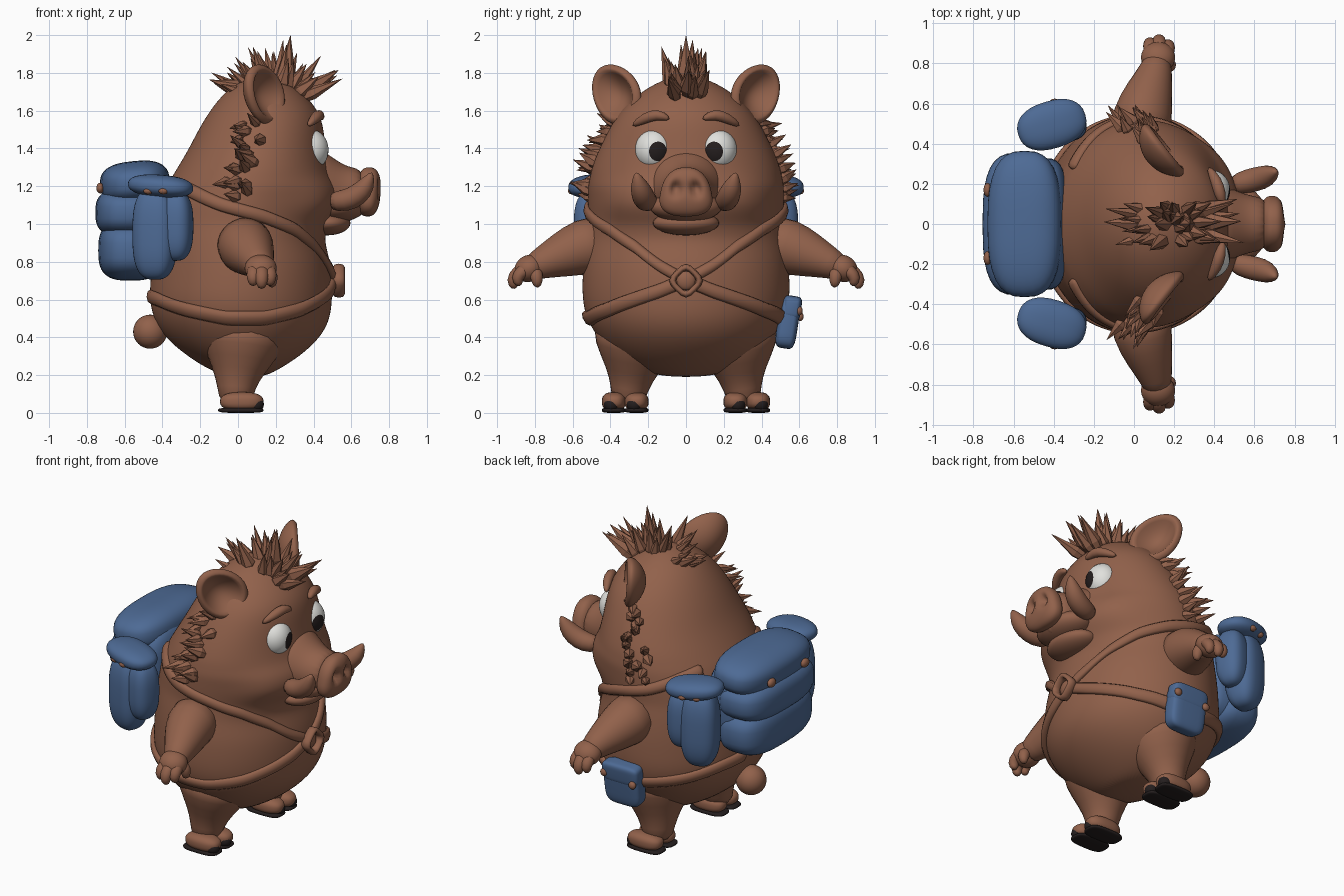
import bpy, bmesh, math, random
from mathutils import Vector, Matrix, Euler

if "Cube" in bpy.data.objects:
    bpy.data.objects.remove(bpy.data.objects["Cube"])

random.seed(4)


def material(name, rgb):
    m = bpy.data.materials.new(name)
    m.diffuse_color = (*rgb, 1)
    m.use_nodes = True
    m.node_tree.nodes["Principled BSDF"].inputs["Base Color"].default_value = m.diffuse_color
    return m


BROWN = material("brown", (0.285, 0.12, 0.07))
BLUE = material("blue", (0.075, 0.145, 0.30))
WHITE = material("eye white", (0.75, 0.75, 0.72))
BLACK = material("black", (0.018, 0.013, 0.013))


def finish(name, bm, mats, subsurf=0, smooth=True):
    bmesh.ops.recalc_face_normals(bm, faces=bm.faces)
    me = bpy.data.meshes.new(name)
    bm.to_mesh(me)
    bm.free()
    ob = bpy.data.objects.new(name, me)
    bpy.context.collection.objects.link(ob)
    for m in mats:
        me.materials.append(m)
    for p in me.polygons:
        p.use_smooth = smooth
    if subsurf:
        mod = ob.modifiers.new("smooth", 'SUBSURF')
        mod.levels = mod.render_levels = subsurf
    return ob


def blob(name, loc, radii, mat=BROWN, rot=(0, 0, 0), power=1.0, shape=None, seg=32):
    """Ellipsoid; a power below 1 makes it boxier, shape edits unit-sphere points."""
    bm = bmesh.new()
    bmesh.ops.create_uvsphere(bm, u_segments=seg, v_segments=seg * 3 // 4, radius=1)
    turn = Euler(rot).to_matrix()
    for v in bm.verts:
        p = Vector([math.copysign(abs(c) ** power, c) if abs(c) > 1e-5 else 0 for c in v.co])
        if shape:
            p = shape(p)
        v.co = turn @ Vector([c * r for c, r in zip(p, radii)]) + Vector(loc)
    return finish(name, bm, [mat])


def loft(name, rings, mat=BROWN, subsurf=1, closed=False, smooth=True):
    """Skin a list of equal-length point rings."""
    bm = bmesh.new()
    vs = [[bm.verts.new(p) for p in r] for r in rings]
    n = len(vs[0])
    for i in range(len(vs) if closed else len(vs) - 1):
        a, b = vs[i], vs[(i + 1) % len(vs)]
        for j in range(n):
            bm.faces.new((a[j], a[(j + 1) % n], b[(j + 1) % n], b[j]))
    if not closed:
        bm.faces.new(vs[0])
        bm.faces.new(vs[-1])
    return finish(name, bm, [mat], subsurf, smooth)


def tube(name, path, radii, mat=BROWN, sides=14, subsurf=1):
    """Round tube with changing radius along a path."""
    pts = [Vector(p) for p in path]
    span = [abs(c) for c in pts[-1] - pts[0]]
    ref = Vector([1 if k == span.index(min(span)) else 0 for k in range(3)])
    rings = []
    for i, p in enumerate(pts):
        t = (pts[min(i + 1, len(pts) - 1)] - pts[max(i - 1, 0)]).normalized()
        u = (ref - t * ref.dot(t)).normalized()
        w = t.cross(u)
        rings.append([p + radii[i] * (u * math.cos(a) + w * math.sin(a))
                      for a in (k * math.tau / sides for k in range(sides))])
    return loft(name, rings, mat, subsurf)


# Body and head: height, back x, front x, half width
BODY = [(.19, -.03, .13, .10), (.22, -.14, .20, .24), (.3, -.27, .33, .38), (.4, -.39, .44, .47),
        (.5, -.45, .49, .53), (.6, -.47, .50, .55), (.7, -.465, .50, .55), (.8, -.46, .49, .545),
        (.9, -.45, .46, .53), (1.0, -.44, .46, .515), (1.1, -.42, .48, .52), (1.2, -.38, .50, .52),
        (1.3, -.32, .48, .50), (1.4, -.26, .465, .46), (1.5, -.21, .455, .41), (1.6, -.15, .43, .35),
        (1.7, -.07, .34, .24), (1.76, .02, .25, .13), (1.79, .12, .16, .03)]


def skin(angle, z, out=0.0):
    """Point on the body at an angle (0 = front, 90 degrees = left side), with plump cheeks."""
    z = min(max(z, .19), 1.79)
    i = max(k for k in range(len(BODY) - 1) if BODY[k][0] <= z)
    f = (z - BODY[i][0]) / (BODY[i + 1][0] - BODY[i][0])
    x0, x1, ry = [a + (b - a) * f for a, b in zip(BODY[i][1:], BODY[i + 1][1:])]
    a = abs(math.remainder(angle, math.tau))
    out += .055 * math.exp(-((z - 1.11) / .11) ** 2 - (max(0, a - .5) / .4) ** 2)
    return Vector(((x0 + x1) / 2 + ((x1 - x0) / 2 + out) * math.cos(angle),
                   (ry + out) * math.sin(angle), z))


heights = sorted([s[0] for s in BODY] + [.95, 1.05, 1.15, 1.25])
loft("body", [[skin(k * math.tau / 40, z) for k in range(40)] for z in heights], subsurf=2)
blob("tail", (-.465, 0, .43), (.09, .09, .09))

# Snout with two dented nostrils, lips and chin
tube("snout", [(.33, 0, 1.2), (.48, 0, 1.17), (.58, 0, 1.16), (.68, 0, 1.165)],
     [.25, .18, .14, .13], subsurf=2, sides=20)


def nose_shape(p):
    """Wider at the bottom, with a dent for each nostril."""
    if p.x > 0:
        d = ((abs(p.y) - .4) / .2) ** 2 + ((p.z - .15) / .28) ** 2
        p.x -= 0.75 * math.exp(-d)
    p.y *= 1 - .2 * p.z
    return p


blob("nose", (.69, 0, 1.17), (.065, .135, .13), rot=(0, .06, 0), power=.8, shape=nose_shape, seg=48)
blob("upper_lip", (.53, 0, 1.09), (.14, .19, .08))
blob("chin", (.47, 0, 1.005), (.125, .175, .065))


def eye(name, loc, aim):
    """Eyeball whose faces near its aim form the pupil."""
    bm = bmesh.new()
    bmesh.ops.create_uvsphere(bm, u_segments=32, v_segments=32, radius=1)
    for f in bm.faces:
        f.material_index = 1 if f.calc_center_median().z > math.cos(math.radians(31)) else 0
    turn = Vector(aim).to_track_quat('Z', 'Y').to_matrix()
    for v in bm.verts:
        p = turn @ v.co
        v.co = Vector(loc) + Vector((p.x * .097, p.y * .102, p.z * .11))
    finish(name, bm, [WHITE, BLACK])


def strap(name, keys, width, out=.028):
    """Flat band laid on the body through (degrees, height) keys."""
    rings = []
    for (a0, z0), (a1, z1) in zip(keys, keys[1:]):
        for k in range(4):
            f = k / 4
            a, z = math.radians(a0 + (a1 - a0) * f), z0 + (z1 - z0) * f
            rings.append([skin(a, z + dz, o) for dz, o in
                          ((-width, -.02), (-width, out), (width, out), (width, -.02))])
    loft(name, rings, subsurf=1)


def spike(bm, base, direction, length, radius):
    """Pointed tuft, thickest a third of the way up."""
    d = Vector(direction).normalized()
    turn = d.to_track_quat('Z', 'Y').to_matrix().to_4x4()
    for at, size, r1, r2 in ((.15, .3, .7, 1), (.65, .7, 1, .02)):
        mat = Matrix.Translation(Vector(base) + d * length * at) @ turn
        bmesh.ops.create_cone(bm, cap_ends=False, segments=6, radius1=radius * r1,
                              radius2=radius * r2, depth=length * size, matrix=mat)


for s, side in ((1, "left"), (-1, "right")):
    # Face
    eye(side + "_eye", (.382, s * .168, 1.392), (1, -s * .22, -.08))
    tube(side + "_brow", [(.37, s * .285, 1.52), (.41, s * .22, 1.56), (.43, s * .15, 1.585),
                          (.445, s * .085, 1.555)], [.012, .03, .032, .012])
    tube(side + "_tusk", [(.48, s * .19, 1.12), (.57, s * .215, 1.12), (.64, s * .23, 1.155),
                          (.685, s * .25, 1.21), (.71, s * .265, 1.275)], [.05, .062, .062, .048, .008])

    # Ear: a broad dished leaf that leans outward and back
    n = Vector((.79, s * .6, .05)).normalized()
    u = Vector((-.12, s * .18, .22))
    u = (u - n * u.dot(n)).normalized()
    w = n.cross(u)
    bm = bmesh.new()
    bmesh.ops.create_uvsphere(bm, u_segments=32, v_segments=24, radius=1)
    for v in bm.verts:
        a, b, c = v.co
        r2 = a * a + b * b
        h = c * .05 - (.10 * max(0, 1 - r2 * 1.5) if c > 0 else .045 * (1 - r2))
        v.co = Vector((.14, s * .372, 1.69)) + u * a * .175 + w * b * (.142 - .015 * a) + n * h
    finish(side + "_ear", bm, [BROWN])

    # Arm, palm and curled fingers
    tube(side + "_arm", [(.03, s * .42, .90), (.04, s * .55, .88), (.08, s * .67, .83),
                         (.11, s * .77, .79), (.12, s * .83, .76)], [.16, .155, .12, .083, .07])
    blob(side + "_palm", (.12, s * .83, .765), (.085, .08, .07), rot=(-s * .5, 0, 0))
    for x, y, z in ((.08, .91, .69), (.125, .925, .675), (.17, .90, .69)):
        tube(side + "_finger", [(x * .5 + .06, s * .82, .77), (x, s * (y - .03), .75), (x, s * y, z + .02),
                                (x, s * (y - .02), z - .02)], [.04, .04, .036, .018], sides=10)
    tube(side + "_thumb", [(.15, s * .80, .76), (.185, s * .79, .72), (.18, s * .785, .66)],
         [.04, .038, .02], sides=10)

    # Leg, two toes and dark hoof soles
    tube(side + "_leg", [(.03, s * .25, .47), (.02, s * .275, .34), (.0, s * .285, .22),
                         (-.01, s * .30, .13), (-.01, s * .31, .04)], [.27, .215, .14, .1, .09])
    for y in (.262, .382):
        blob(side + "_toe", (.02, s * y, .06), (.115, .064, .05), power=.8)
        blob(side + "_sole", (.015, s * y, .014), (.12, .063, .014), BLACK, power=.6)
        blob(side + "_hoof", (.095, s * (y + .012), .045), (.042, .04, .04), BLACK)

    # Chest strap over the shoulder and the belly belt
    strap(side + "_shoulder_strap", [(-s * 4, .68), (s * 15, .78), (s * 30, .88), (s * 50, .97), (s * 75, 1.04),
                                     (s * 105, 1.10), (s * 130, 1.17), (s * 155, 1.22)], .037)
    strap(side + "_belt", [(-s * 4, .72), (s * 15, .645), (s * 30, .60), (s * 50, .545), (s * 75, .50),
                           (s * 100, .50), (s * 130, .55), (s * 155, .60), (s * 181, .625)], .042)

    # Side pocket of the backpack with flap and buttons
    tilt = (0, 0, s * .3)
    blob(side + "_pocket", (-.44, s * .48, .95), (.115, .105, .245), BLUE, tilt, .72)
    blob(side + "_pocket_back", (-.33, s * .50, .99), (.09, .09, .185), BLUE, tilt, .75)
    blob(side + "_pocket_flap", (-.41, s * .495, 1.20), (.175, .118, .06), BLUE, (0, .08, s * .3), .85)
    for x, y in ((-.475, .575), (-.395, .605)):
        blob(side + "_pocket_button", (x, s * y, 1.175), (.026, .02, .018), seg=16)
    blob(side + "_pack_button", (-.73, s * .17, 1.19), (.02, .035, .028), seg=16)

    # Cheek fur
    bm = bmesh.new()
    for k in range(20):
        z = 1.15 + .37 * (k % 10) / 9 + random.uniform(-.015, .015)
        a = s * math.radians(random.uniform(86, 108))
        p = skin(a, z, -.03)
        spike(bm, p, (-.45 + random.uniform(-.3, .3), s * .75, random.uniform(-.15, .55)),
              random.uniform(.11, .15), random.uniform(.026, .036))
    finish(side + "_cheek_fur", bm, [BROWN], smooth=False)

# Diamond buckle
rings = []
for k in range(8):
    d = Vector((0, math.cos(k * math.pi / 4), math.sin(k * math.pi / 4))) * (.707 if k % 2 else 1)
    rings.append([Vector((x, 0, .70)) + d * r
                  for r, x in ((.11, .50), (.11, .568), (.062, .568), (.062, .50))])
loft("buckle", rings, subsurf=1, closed=True)
blob("buckle_knot", (.515, 0, .70), (.025, .05, .05))

# Crest of hair fanning along the top of the head
bm = bmesh.new()
for k in range(34):
    f = (k + .5) / 34
    ang = math.radians(168 - 150 * f + random.uniform(-8, 8))
    y = random.uniform(-.07, .07)
    length = random.uniform(.17, .27)
    base = (.07 + .26 * f, y, 1.71 - .05 * abs(2 * f - 1))
    spike(bm, base, (math.cos(ang), y * 4, math.sin(ang) + .1), length, random.uniform(.03, .042))
spike(bm, (.25, 0, 1.72), (.1, 0, 1), .28, .045)
spike(bm, (.34, .01, 1.69), (1, .02, .65), .23, .045)
spike(bm, (.06, 0, 1.70), (-1, .05, .3), .22, .045)
finish("hair_crest", bm, [BROWN], smooth=False)

# Backpack: three puffed tiers
blob("pack_bottom", (-.57, 0, .86), (.17, .35, .16), BLUE, power=.68)
blob("pack_middle", (-.575, 0, 1.06), (.18, .355, .13), BLUE, power=.68)
blob("pack_core", (-.47, 0, 1.0), (.14, .33, .27), BLUE, power=.55)
blob("pack_flap", (-.545, 0, 1.215), (.185, .365, .118), BLUE, (0, -.1, 0), .74)

# Hip pouch on the belt
blob("hip_pouch", (.06, .54, .48), (.125, .055, .14), BLUE, (-.15, 0, 0), .45)
blob("hip_pouch_flap", (.06, .56, .555), (.128, .05, .065), BLUE, (-.15, 0, 0), .45)
for x, y, z in ((.165, .60, .54), (-.04, .605, .51)):
    blob("hip_pouch_button", (x, y, z), (.024, .018, .024), seg=16)
